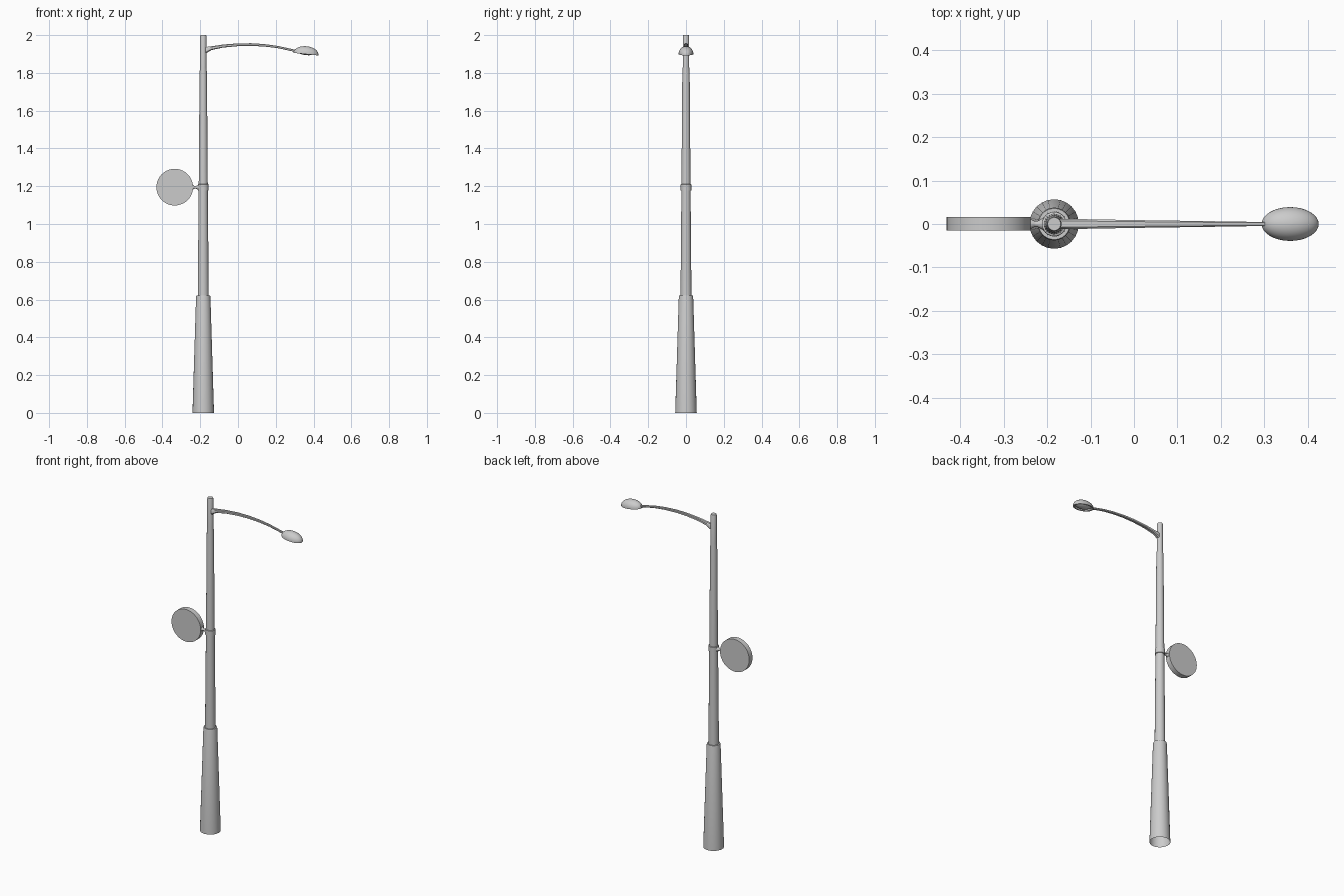
import bpy, math
from mathutils import Vector, Matrix

if "Cube" in bpy.data.objects:
    bpy.data.objects.remove(bpy.data.objects["Cube"])

PX = -0.184  # pole axis x


def finish(name, verts, faces, angle=35):
    me = bpy.data.meshes.new(name)
    me.from_pydata(verts, [], faces)
    me.update()
    ob = bpy.data.objects.new(name, me)
    bpy.context.collection.objects.link(ob)
    bpy.ops.object.select_all(action='DESELECT')
    ob.select_set(True)
    bpy.context.view_layer.objects.active = ob
    bpy.ops.object.shade_smooth_by_angle(angle=math.radians(angle))
    return ob


def skin(name, rings, cap_start=False, cap_end=False, angle=35):
    """Join equal-sized rings of points into a tube."""
    n = len(rings[0])
    verts = [p for r in rings for p in r]
    faces = [(i * n + j, i * n + (j + 1) % n, (i + 1) * n + (j + 1) % n, (i + 1) * n + j)
             for i in range(len(rings) - 1) for j in range(n)]
    if cap_start:
        faces.append(tuple(reversed(range(n))))
    if cap_end:
        faces.append(tuple(range(len(verts) - n, len(verts))))
    return finish(name, verts, faces, angle)


def lathe(name, profile, matrix, n=24, sy=1.0, **kw):
    """Revolve (radius, height) points around local z; sy squashes local y."""
    rings = [[matrix @ Vector((r * math.cos(a), r * sy * math.sin(a), h))
              for a in (2 * math.pi * j / n for j in range(n))] for r, h in profile]
    return skin(name, rings, **kw)


pole_axis = Matrix.Translation((PX, 0, 0))

# Tapered base sleeve, open at the bottom
lathe("base_sleeve", [(0.057, 0), (0.038, 0.615), (0.036, 0.622), (0.028, 0.622)], pole_axis)

# Pole shaft in tapering sections
lathe("pole", [(0.029, 0.615), (0.024, 1.2), (0.0195, 1.8), (0.017, 1.83),
               (0.017, 1.993), (0.015, 2.0)], pole_axis, cap_end=True)

# Clamp collar for the sign
lathe("sign_collar", [(0.023, 1.176), (0.028, 1.178), (0.028, 1.21), (0.023, 1.212)], pole_axis)

# Trumpet-shaped bracket between collar and sign
bracket_axis = Matrix.Translation((PX, 0, 1.194)) @ Matrix.Rotation(-math.pi / 2, 4, 'Y')
lathe("sign_bracket", [(0.018, 0.02), (0.012, 0.029), (0.007, 0.038), (0.007, 0.046),
                       (0.012, 0.054), (0.012, 0.062)], bracket_axis, n=12, cap_end=True)

# Round sign disc facing front and back
disc_axis = Matrix.Translation((-0.335, 0.001, 1.195)) @ Matrix.Rotation(math.pi / 2, 4, 'X')
lathe("sign_disc", [(0.097, -0.0155), (0.097, 0.0155)], disc_axis, n=40,
      cap_start=True, cap_end=True)

# Curved arm: x, centre z, half height, half width
stations = [(-0.182, 1.918, 0.019, 0.012), (-0.165, 1.922, 0.016, 0.012),
            (-0.14, 1.931, 0.010, 0.0115), (-0.08, 1.942, 0.008, 0.0105),
            (0.0, 1.949, 0.0075, 0.009), (0.07, 1.950, 0.007, 0.008),
            (0.14, 1.946, 0.0065, 0.007), (0.21, 1.937, 0.006, 0.006),
            (0.27, 1.924, 0.006, 0.005), (0.315, 1.914, 0.006, 0.005)]
arm = []
for x, z, h, w in stations:
    section = [(-w, -h * .6), (-w * .6, -h), (w * .6, -h), (w, -h * .6),
               (w, h * .6), (w * .6, h), (-w * .6, h), (-w, h * .6)]
    arm.append([Vector((x, y, z + dz)) for y, dz in section])
skin("lamp_arm", arm, cap_start=True, cap_end=True)

# Lamp head: tilted oval half dome with a recessed underside
head_axis = Matrix.Translation((0.36, 0, 1.902)) @ Matrix.Rotation(math.radians(6), 4, 'Y')
dome = [(0.052, 0.007), (0.057, -0.002), (0.066, -0.003)]
for k in range(10):
    t = math.radians(88 * k / 9)
    dome.append((0.066 * math.cos(t), 0.039 * math.sin(t)))
lathe("lamp_head", dome, head_axis, n=32, sy=0.59, cap_end=True)

# Shallow bulging lens under the head
lens = [(0.002, -0.008), (0.018, -0.007), (0.034, -0.003), (0.047, 0.003), (0.055, 0.008)]
lathe("lamp_lens", lens, head_axis, n=32, sy=0.59, cap_start=True)
